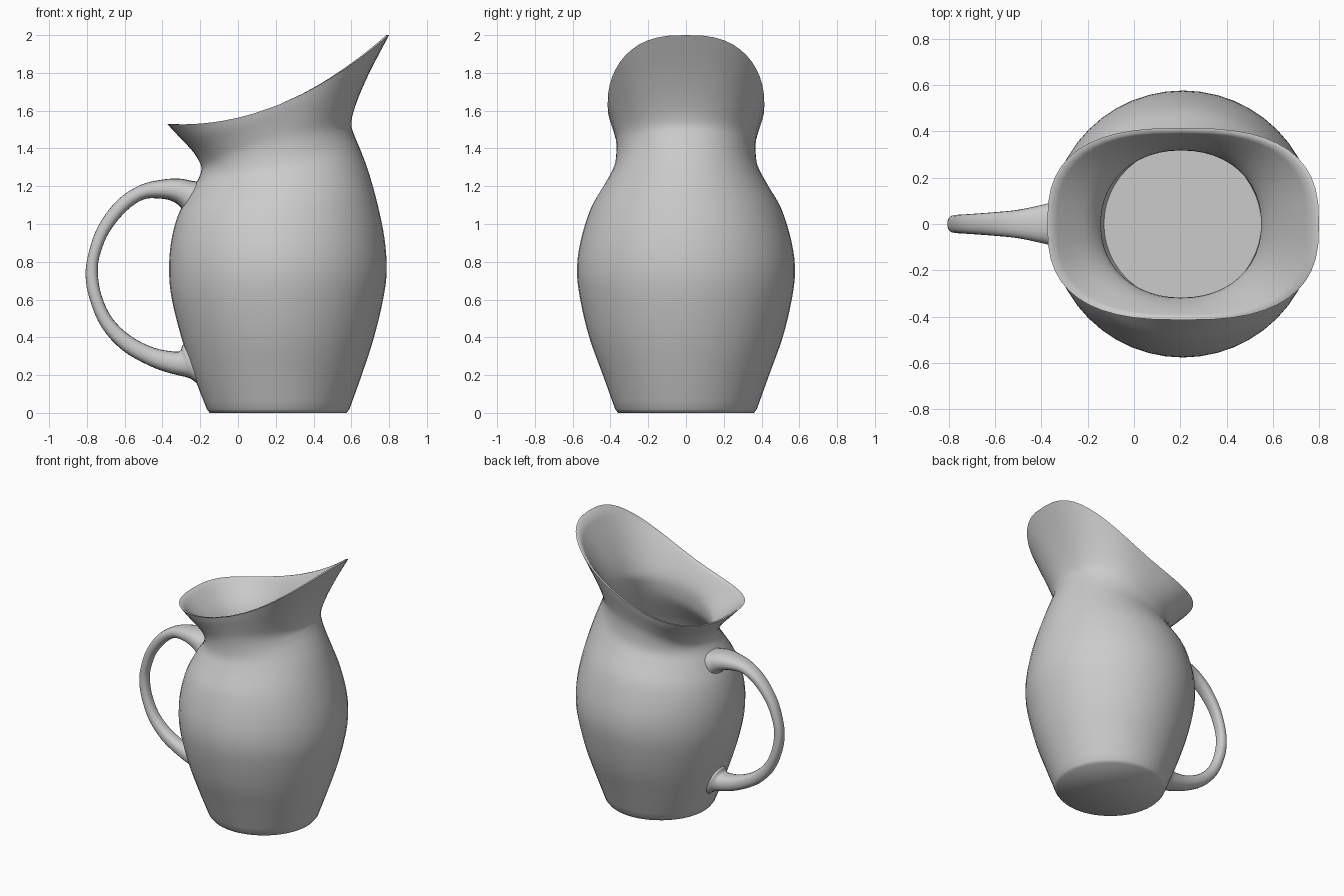
import bpy, bmesh
from math import cos, sin, pi, radians, copysign

if "Cube" in bpy.data.objects:
    bpy.data.objects.remove(bpy.data.objects["Cube"])

SEG = 48


def power(v, e):
    return copysign(abs(v) ** e, v)


def smooth(rows, steps):
    """Catmull-Rom interpolation through rows of numbers."""
    out = []
    for i in range(len(rows) - 1):
        p1, p2 = rows[i], rows[i + 1]
        p0 = rows[i - 1] if i else [2 * a - b for a, b in zip(p1, p2)]
        p3 = rows[i + 2] if i + 2 < len(rows) else [2 * b - a for a, b in zip(p1, p2)]
        for k in range(steps):
            t = k / steps
            out.append([b + 0.5 * t * (c - a + t * (2 * a - 5 * b + 4 * c - d + t * (3 * (b - c) + d - a)))
                        for a, b, c, d in zip(p0, p1, p2, p3)])
    out.append(list(rows[-1]))
    return out


def loft(name, rings, angle):
    """Skin a list of point rings and cap both ends."""
    bm = bmesh.new()
    vs = [[bm.verts.new(p) for p in r] for r in rings]
    n = len(vs[0])
    for a, b in zip(vs, vs[1:]):
        for i in range(n):
            j = (i + 1) % n
            bm.faces.new((a[i], a[j], b[j], b[i]))
    bm.faces.new(vs[0][::-1])
    bm.faces.new(vs[-1])
    bmesh.ops.recalc_face_normals(bm, faces=bm.faces)
    me = bpy.data.meshes.new(name)
    bm.to_mesh(me)
    bm.free()
    ob = bpy.data.objects.new(name, me)
    bpy.context.collection.objects.link(ob)
    bpy.ops.object.select_all(action='DESELECT')
    ob.select_set(True)
    bpy.context.view_layer.objects.active = ob
    bpy.ops.object.shade_smooth_by_angle(angle=radians(angle))
    return ob


def body_ring(row):
    """Tilted super-ellipse through a left, right and side point."""
    xl, zl, xr, zr, ry, zm, n = row
    pts = []
    for i in range(SEG):
        a = 2 * pi * i / SEG
        u, v = power(cos(a), 2 / n), power(sin(a), 2 / n)
        z = zm + (zr - zl) / 2 * u + ((zr + zl) / 2 - zm) * u * u
        pts.append(((xl + xr) / 2 + (xr - xl) / 2 * u, ry * v, z))
    return pts


# Body: left x, left z, right x, right z, side y, side z, squareness
outer = [
    (-.165, .02, .59, .02, .375, .02, 2),
    (-.235, .2, .655, .2, .44, .2, 2),
    (-.30, .4, .72, .4, .512, .4, 2),
    (-.35, .6, .768, .6, .56, .6, 2),
    (-.365, .75, .787, .75, .577, .75, 2),
    (-.355, .9, .776, .92, .56, .9, 2),
    (-.32, 1.04, .74, 1.1, .505, 1.08, 2),
    (-.26, 1.16, .69, 1.28, .43, 1.21, 2),
    (-.215, 1.23, .645, 1.4, .385, 1.29, 2.05),
    (-.195, 1.28, .612, 1.48, .37, 1.36, 2.1),
    (-.20, 1.32, .60, 1.54, .37, 1.44, 2.2),
    (-.24, 1.385, .63, 1.65, .385, 1.51, 2.4),
    (-.31, 1.46, .70, 1.81, .405, 1.58, 2.6),
    (-.375, 1.53, .80, 2.0, .415, 1.63, 2.7),
]


def inset(row, t):
    xl, zl, xr, zr, ry, zm, n = row
    return (xl + t, zl, xr - t, zr, ry - t, zm, n)


# Inner wall follows the outer one, thinning towards the lip
inner = [inset(r, t) for r, t in zip(outer[:0:-1], [.015, .032, .045] + [.05] * 10)]
inner.append((-.13, .06, .55, .06, .335, .06, 2))
base = (-.15, 0, .575, 0, .36, 0, 2)
loft("pitcher_body", [body_ring(r) for r in [base] + smooth(outer, 4) + smooth(inner, 3)], 62)

# Handle: outer edge x, z, inner edge x, z, half width
sections = [
    (-.18, 1.22, -.28, 1.06, .12),
    (-.24, 1.228, -.315, 1.10, .108),
    (-.31, 1.24, -.36, 1.125, .098),
    (-.40, 1.235, -.42, 1.135, .08),
    (-.52, 1.205, -.50, 1.13, .06),
    (-.64, 1.125, -.59, 1.07, .05),
    (-.74, .99, -.68, .96, .043),
    (-.79, .85, -.73, .84, .04),
    (-.807, .73, -.742, .74, .038),
    (-.785, .6, -.722, .62, .04),
    (-.72, .45, -.665, .5, .043),
    (-.61, .33, -.565, .405, .048),
    (-.47, .25, -.445, .345, .055),
    (-.36, .21, -.34, .325, .068),
    (-.26, .185, -.305, .33, .08),
    (-.215, .155, -.293, .36, .09),
    (-.18, .15, -.265, .36, .09),
]


def handle_ring(row):
    xo, zo, xi, zi, w = row
    pts = []
    for i in range(20):
        a = 2 * pi * i / 20
        c, s = power(cos(a), .85), power(sin(a), .85)
        pts.append(((xo + xi) / 2 + (xo - xi) / 2 * c, w * s, (zo + zi) / 2 + (zo - zi) / 2 * c))
    return pts


loft("handle", [handle_ring(r) for r in smooth(sections, 4)], 60)
